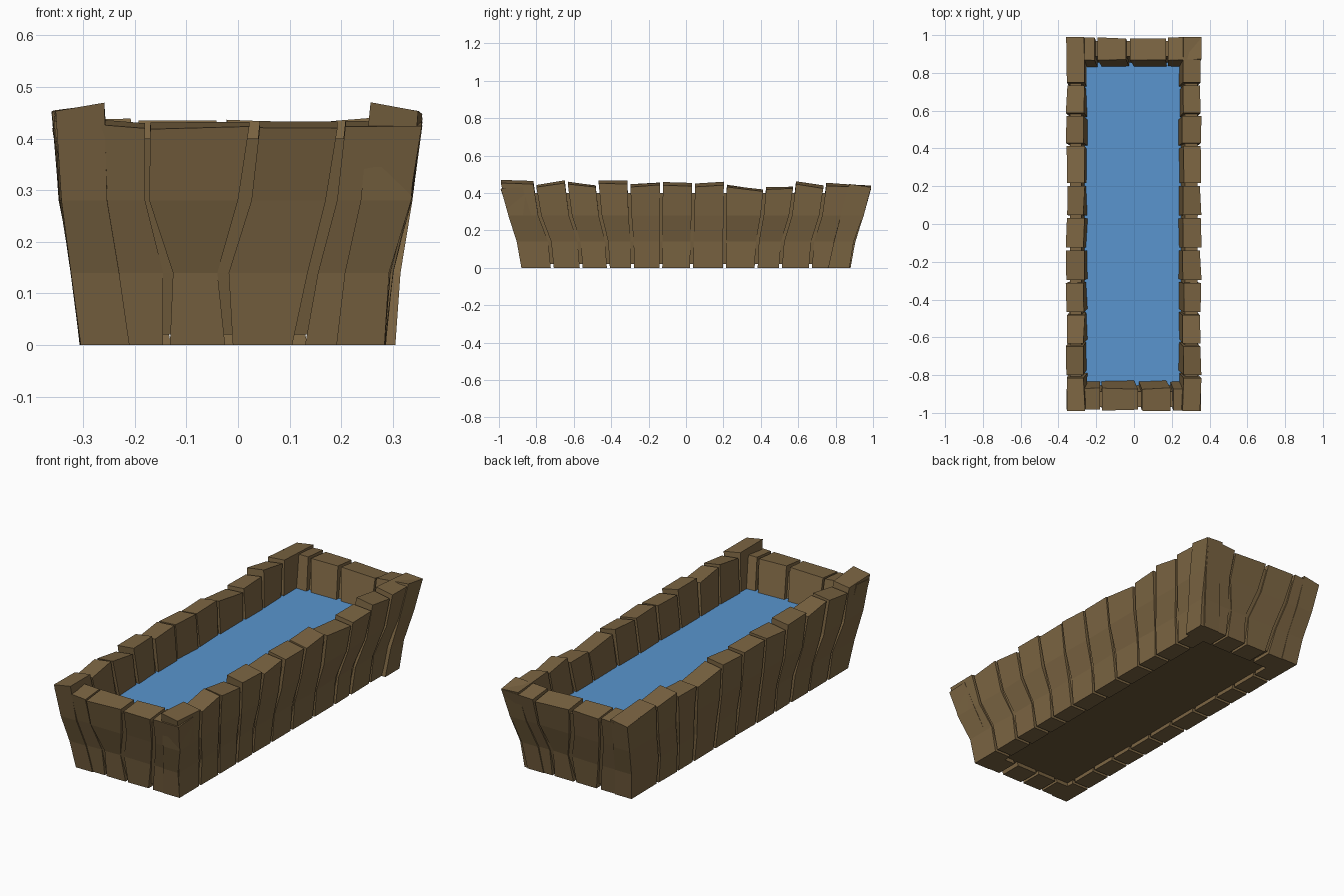
import bpy, bmesh, random

if "Cube" in bpy.data.objects:
    bpy.data.objects.remove(bpy.data.objects["Cube"])

random.seed(4)


def material(name, rgb):
    m = bpy.data.materials.new(name)
    m.diffuse_color = (*rgb, 1)
    m.use_nodes = True
    m.node_tree.nodes["Principled BSDF"].inputs["Base Color"].default_value = m.diffuse_color
    return m


WOOD = material("wood", (0.20, 0.13, 0.055))
DARK = material("dark_wood", (0.15, 0.095, 0.04))
WATER = material("water", (0.10, 0.30, 0.62))


def finish(bm, name, mat):
    bmesh.ops.recalc_face_normals(bm, faces=bm.faces)
    me = bpy.data.meshes.new(name)
    bm.to_mesh(me)
    bm.free()
    me.materials.append(mat)
    bpy.context.collection.objects.link(bpy.data.objects.new(name, me))


def jit(a):
    return random.uniform(-a, a)


def plank(bm, place, lo, hi, depth, thick, tops):
    """Bent board of four stacked rings; place maps (along, outward, z) to world."""
    rings = []
    for i, z in enumerate((0.0, 0.14, 0.28, None)):
        j = 0.005 if i else 0.002
        pts = []
        for u, d, end, inner in ((lo[i], depth[i], 0, 0), (hi[i], depth[i], 1, 0),
                                 (hi[i], depth[i] - thick, 1, 1), (lo[i], depth[i] - thick, 0, 1)):
            h = z if z is not None else tops[end] - (0 if inner else 0.012) + jit(0.004)
            pts.append(bm.verts.new(place(u, d + jit(j), h)))
        rings.append(pts)
    for a, b in zip(rings, rings[1:]):
        for k in range(4):
            bm.faces.new((a[k], a[(k + 1) % 4], b[(k + 1) % 4], b[k]))
    bm.faces.new(rings[0])
    bm.faces.new(rings[-1])


# Long side walls: gap positions at the bottom and top, and heights of each board
GAP_BOTTOM = [-0.715, -0.56, -0.415, -0.285, -0.135, 0.03, 0.205, 0.375, 0.505, 0.665]
GAP_TOP = [-0.808, -0.64, -0.475, -0.305, -0.132, 0.04, 0.21, 0.42, 0.58, 0.742]
SIDE_TOPS = [(.468, .462), (.44, .465), (.46, .44), (.466, .464), (.445, .457), (.455, .452),
             (.447, .457), (.442, .418), (.43, .435), (.46, .44), (.452, .44)]
BEND = (0, 0.15, 0.72, 1)
END_Y = (0.88, 0.905, 0.95, 0.99)


def gap_line(i):
    return [GAP_BOTTOM[i] + (GAP_TOP[i] - GAP_BOTTOM[i]) * f for f in BEND]


lines = [[-y for y in END_Y]] + [gap_line(i) for i in range(10)] + [list(END_Y)]
for name, sx, depth in (("right_side_planks", 1, (.285, .297, .333, .353)),
                        ("left_side_planks", -1, (.305, .32, .343, .357))):
    bm = bmesh.new()
    for i in range(11):
        g0, g1 = (0.008 if i else 0), (0.008 if i < 10 else 0)
        plank(bm, lambda u, d, z: (sx * d, u, z),
              [u + g0 for u in lines[i]], [u - g1 for u in lines[i + 1]],
              depth, 0.093, SIDE_TOPS[i])
    finish(bm, name, WOOD)

# End walls: four wavy boards, the back being the front turned half way round
END_EDGES = [((-.305, -.315, -.338, -.357), (-.145, -.145, -.18, -.18)),
             ((-.132, -.126, -.172, -.17), (-.025, -.04, 0, .022)),
             ((-.01, -.018, .026, .042), (.105, .135, .17, .193)),
             ((.13, .155, .192, .208), (.283, .295, .333, .356))]
END_TOPS = [(.445, .43), (.428, .436), (.436, .436), (.437, .435)]
for name, s in (("front_planks", 1), ("back_planks", -1)):
    bm = bmesh.new()
    for (lo, hi), tops in zip(END_EDGES, END_TOPS):
        plank(bm, lambda u, d, z: (s * u, -s * d, z), lo, hi,
              [y - 0.004 for y in END_Y], 0.115, tops)
    finish(bm, name, WOOD)

# Recessed lining that closes the gaps between boards
bm = bmesh.new()
loops = []
for x0, x1, y, z in ((-.285, .268, .862, .02), (-.34, .337, .968, .40),
                     (-.278, .27, .888, .40), (-.225, .203, .78, .02)):
    loops.append([bm.verts.new(p) for p in ((x0, -y, z), (x1, -y, z), (x1, y, z), (x0, y, z))])
for a, b in zip(loops, loops[1:] + loops[:1]):
    for k in range(4):
        bm.faces.new((a[k], a[(k + 1) % 4], b[(k + 1) % 4], b[k]))
finish(bm, "inner_lining", WOOD)


def sheet(name, x0, x1, y, z, mat):
    bm = bmesh.new()
    bm.faces.new([bm.verts.new(p) for p in ((x0, -y, z), (x1, -y, z), (x1, y, z), (x0, y, z))])
    if mat is DARK:
        bmesh.ops.solidify(bm, geom=bm.faces[:], thickness=0.015)
    finish(bm, name, mat)


# Floor board and water surface
sheet("floor_board", -.235, .215, .79, .022, DARK)
sheet("water_surface", -.262, .25, .865, .28, WATER)
